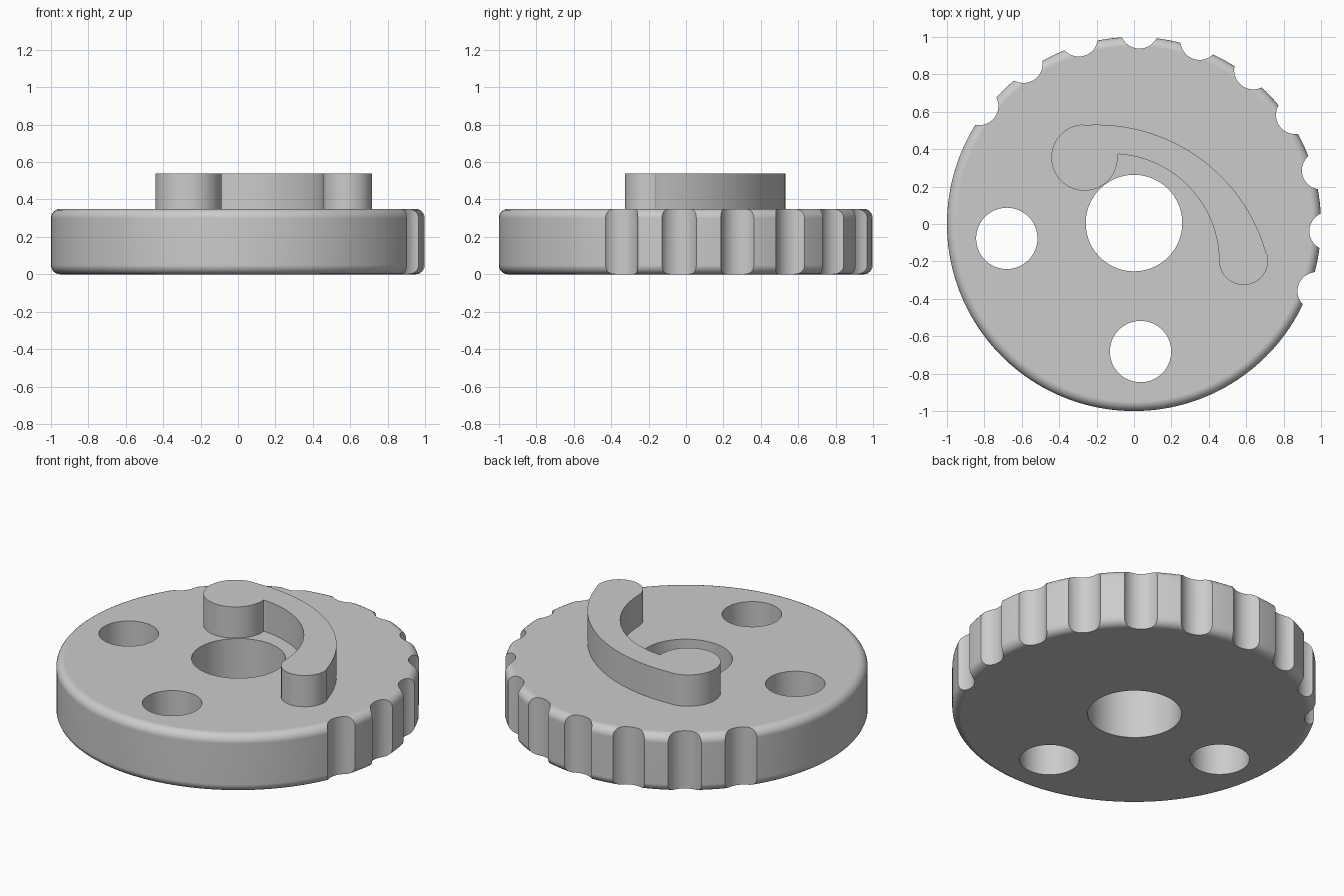
import bpy
import bmesh
from math import cos, sin, radians

DISC_HEIGHT = 0.35
ARM_TOP = 0.54

cube = bpy.data.objects.get("Cube")
if cube:
    bpy.data.objects.remove(cube, do_unlink=True)

grey = bpy.data.materials.new("mid grey")
grey.use_nodes = True
grey.diffuse_color = (0.6, 0.6, 0.6, 1)
grey.node_tree.nodes["Principled BSDF"].inputs["Base Color"].default_value = (0.6, 0.6, 0.6, 1)


def arc(cx, cy, r, start, end, steps):
    """Points along an arc, angles in degrees."""
    angles = [radians(start + (end - start) * i / steps) for i in range(steps + 1)]
    return [(cx + r * cos(a), cy + r * sin(a)) for a in angles]


def add_prism(bm, outline, z0, z1):
    """Closed prism over a counter-clockwise or clockwise outline."""
    low = [bm.verts.new((x, y, z0)) for x, y in outline]
    high = [bm.verts.new((x, y, z1)) for x, y in outline]
    bm.faces.new(low[::-1])
    bm.faces.new(high)
    n = len(outline)
    for i in range(n):
        j = (i + 1) % n
        bm.faces.new((low[i], low[j], high[j], high[i]))


def make_object(name, outlines, z0, z1):
    bm = bmesh.new()
    for outline in outlines:
        add_prism(bm, outline, z0, z1)
    bmesh.ops.recalc_face_normals(bm, faces=bm.faces)
    mesh = bpy.data.meshes.new(name)
    bm.to_mesh(mesh)
    bm.free()
    mesh.materials.append(grey)
    obj = bpy.data.objects.new(name, mesh)
    bpy.context.collection.objects.link(obj)
    return obj


def circle(x, y, r, sides):
    return arc(x, y, r, 0, 360, sides)[:-1]


def select_only(obj):
    bpy.ops.object.select_all(action="DESELECT")
    obj.select_set(True)
    bpy.context.view_layer.objects.active = obj


# Disc with rounded rims
disc = make_object("disc", [circle(0, 0, 1, 160)], 0, DISC_HEIGHT)
select_only(disc)
bevel = disc.modifiers.new("rounded rims", "BEVEL")
bevel.width = 0.05
bevel.segments = 6
bevel.limit_method = "ANGLE"
bevel.angle_limit = radians(60)

# Centre bore, two side holes and ten grip notches along the rim
cuts = [circle(0, 0.005, 0.258, 96),
        circle(-0.68, -0.077, 0.164, 64),
        circle(0.035, -0.682, 0.164, 64)]
for i in range(10):
    a = radians(-20.2 + 18.1 * i)
    cuts.append(circle(1.04 * cos(a), 1.04 * sin(a), 0.102, 48))
cutter = make_object("hole_cutter", cuts, -0.2, DISC_HEIGHT + 0.2)
cutter.hide_render = True
boolean = disc.modifiers.new("holes and notches", "BOOLEAN")
boolean.operation = "DIFFERENCE"
boolean.solver = "EXACT"
boolean.object = cutter
for name in [m.name for m in disc.modifiers]:
    bpy.ops.object.modifier_apply(modifier=name)
bpy.data.objects.remove(cutter, do_unlink=True)

# Curved raised arm: big round end, inner curve, small round end, outer curve
outline = (arc(-0.265, 0.355, 0.177, 95, 365, 48)
           + arc(-0.12, -0.2, 0.575, 86, 0, 32)
           + arc(0.586, -0.195, 0.131, 180, 373, 32)
           + arc(-0.2, -0.411, 0.942, 15.5, 93.5, 40))
arm = make_object("curved_arm", [outline], DISC_HEIGHT - 0.01, ARM_TOP)

# Smooth curved walls, crisp edges, flat large faces
for obj in (disc, arm):
    select_only(obj)
    bpy.ops.object.shade_smooth_by_angle(angle=radians(30))
    weighted = obj.modifiers.new("flat large faces", "WEIGHTED_NORMAL")
    weighted.keep_sharp = True
